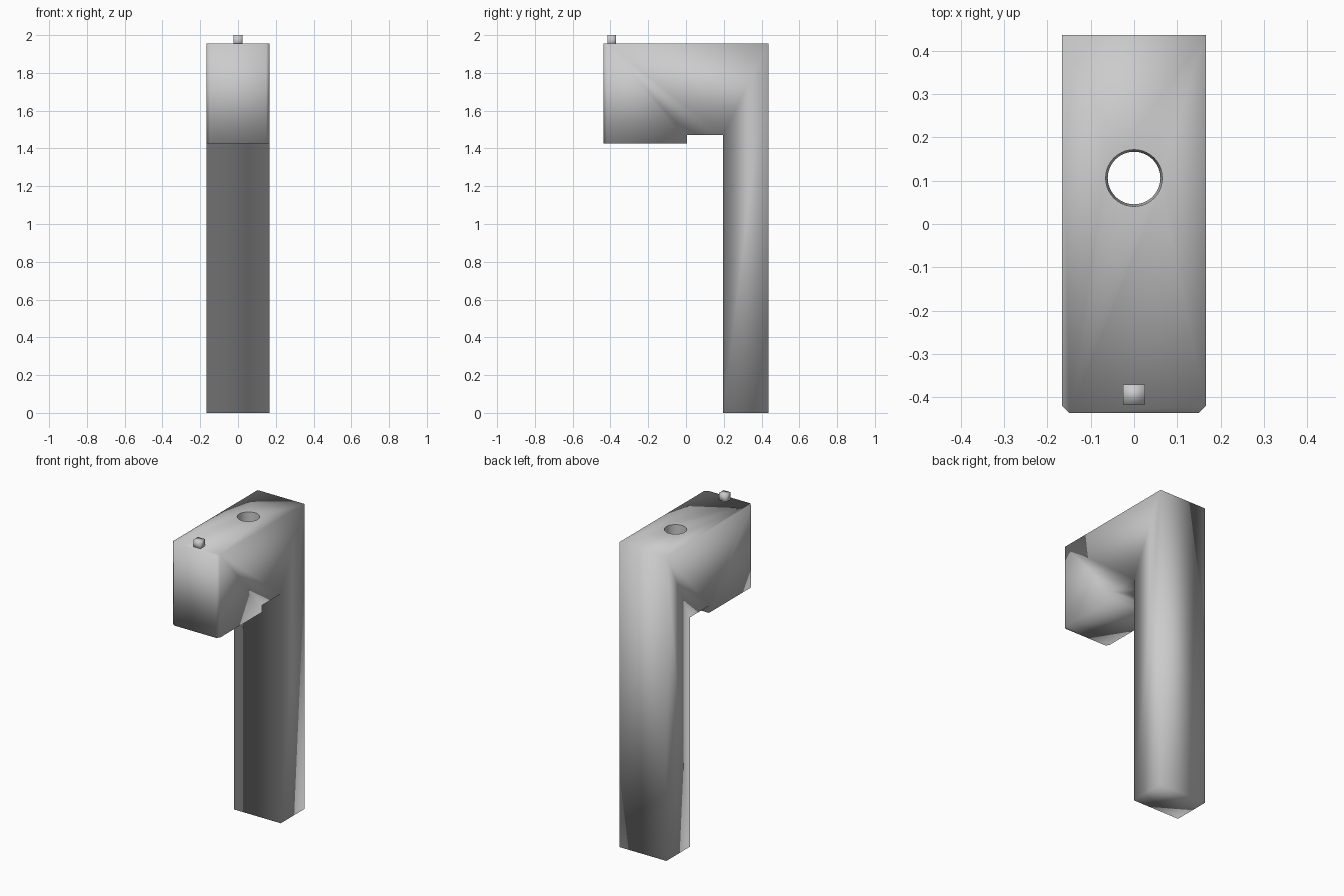
import bpy
import bmesh
from mathutils import Matrix

cube = bpy.data.objects.get("Cube")
if cube:
    bpy.data.objects.remove(cube, do_unlink=True)

grey = bpy.data.materials.new("plain grey")
grey.use_nodes = True
grey.diffuse_color = (0.6, 0.6, 0.6, 1)
grey.node_tree.nodes["Principled BSDF"].inputs["Base Color"].default_value = (0.6, 0.6, 0.6, 1)


def make_object(name, bm):
    bmesh.ops.recalc_face_normals(bm, faces=bm.faces)
    for face in bm.faces:
        face.smooth = True
    mesh = bpy.data.meshes.new(name)
    bm.to_mesh(mesh)
    bm.free()
    mesh.materials.append(grey)
    obj = bpy.data.objects.new(name, mesh)
    bpy.context.collection.objects.link(obj)
    return obj


HALF_WIDTH = 0.166
BACK, FRONT, TOP = 0.436, -0.436, 1.955
HOLE_Y = 0.106

# Body: side profile of the post and overhanging head, extruded across x
profile = [(BACK, 0), (BACK, TOP), (FRONT, TOP), (FRONT, 1.425),
           (0.005, 1.425), (0.005, 1.47), (0.196, 1.47), (0.196, 0)]
bm = bmesh.new()
side = bm.faces.new([bm.verts.new((-HALF_WIDTH, y, z)) for y, z in profile])
extruded = bmesh.ops.extrude_face_region(bm, geom=[side])["geom"]
bmesh.ops.translate(bm, vec=(2 * HALF_WIDTH, 0, 0),
                    verts=[g for g in extruded if isinstance(g, bmesh.types.BMVert)])

# Chamfer on the two upright front edges of the head
front_edges = [e for e in bm.edges
               if all(abs(v.co.y - FRONT) < 1e-4 for v in e.verts)
               and abs(e.verts[0].co.z - e.verts[1].co.z) > 0.1]
bmesh.ops.bevel(bm, geom=front_edges, offset=0.017, segments=1, affect='EDGES')
body = make_object("body", bm)

# Slightly tapered round hole through the head
bm = bmesh.new()
bmesh.ops.create_cone(bm, cap_ends=True, segments=40, radius1=0.06, radius2=0.066,
                      depth=0.6, matrix=Matrix.Translation((0, HOLE_Y, 1.71)))
cutter = make_object("hole_cutter", bm)
cutter.hide_render = True
cut = body.modifiers.new("hole", 'BOOLEAN')
cut.operation = 'DIFFERENCE'
cut.solver = 'EXACT'
cut.object = cutter
bpy.context.view_layer.objects.active = body
bpy.ops.object.modifier_apply(modifier=cut.name)
bpy.data.objects.remove(cutter, do_unlink=True)

# Crisp rims on the hole, soft shading elsewhere
bm = bmesh.new()
bm.from_mesh(body.data)
for face in bm.faces:
    face.smooth = True
for edge in bm.edges:
    a, b = (v.co for v in edge.verts)
    on_rim = all((p.x ** 2 + (p.y - HOLE_Y) ** 2) ** 0.5 < 0.07 for p in (a, b))
    if on_rim and abs(a.z - b.z) < 0.01:
        edge.smooth = False
bm.to_mesh(body.data)
bm.free()

# Small square peg on top near the front
bm = bmesh.new()
bmesh.ops.create_cube(bm, size=1, matrix=Matrix.Translation((0, -0.393, 1.97))
                      @ Matrix.Diagonal((0.05, 0.046, 0.06, 1)))
make_object("top_peg", bm)
